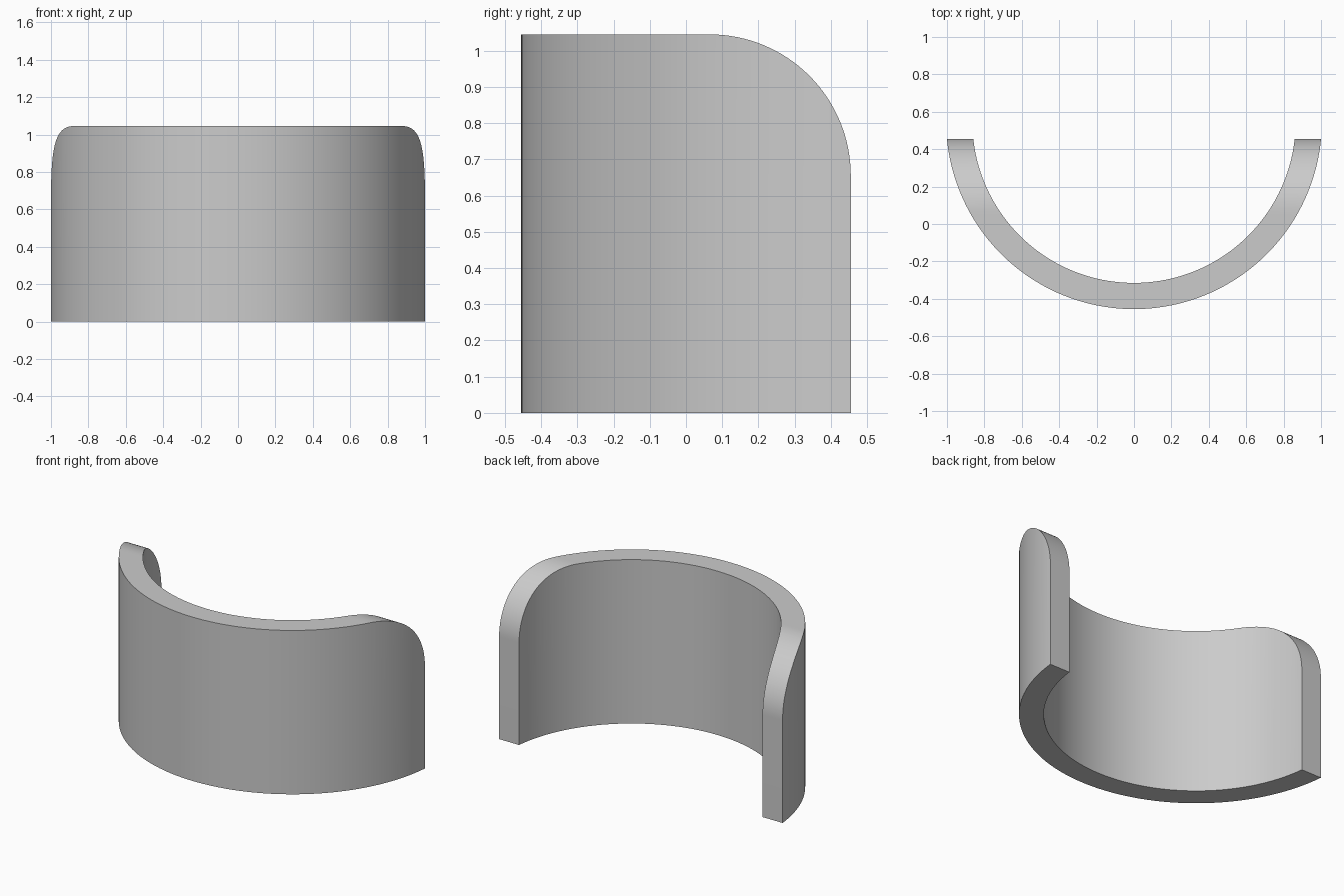
import bpy
import bmesh
from math import cos, sin, pi, radians
from mathutils import Vector

if "Cube" in bpy.data.objects:
    bpy.data.objects.remove(bpy.data.objects["Cube"])

OUTER, INNER = 1.0045, 0.8645   # wall radii
CENTRE_Y = 0.5495               # axis of the curved wall
BACK_Y, HEIGHT = 0.455, 1.045
CORNER = 0.39                   # rounding of the upper back corners


def arc(cx, cy, r, start, end, steps):
    """Points along a circular arc."""
    angles = [start + (end - start) * i / steps for i in range(steps + 1)]
    return [(cx + r * cos(a), cy + r * sin(a)) for a in angles]


def prism(name, points, extrude):
    """Extrude a closed outline of 3D points into a solid object."""
    bm = bmesh.new()
    face = bm.faces.new([bm.verts.new(p) for p in points])
    result = bmesh.ops.extrude_face_region(bm, geom=[face], use_keep_orig=True)
    moved = [g for g in result["geom"] if isinstance(g, bmesh.types.BMVert)]
    bmesh.ops.translate(bm, verts=moved, vec=Vector(extrude))
    bmesh.ops.recalc_face_normals(bm, faces=bm.faces)
    mesh = bpy.data.meshes.new(name)
    bm.to_mesh(mesh)
    bm.free()
    obj = bpy.data.objects.new(name, mesh)
    bpy.context.collection.objects.link(obj)
    return obj


# Curved wall: half ring extruded upwards
ring = arc(0, CENTRE_Y, OUTER, pi, 2 * pi, 96) + arc(0, CENTRE_Y, INNER, 2 * pi, pi, 96)
wall = prism("curved_wall", [(x, y, 0) for x, y in ring], (0, 0, HEIGHT + 0.1))

# Side outline with the rounded upper back corner, swept across the width
side = [(-1, -0.2), (BACK_Y, -0.2)]
side += arc(BACK_Y - CORNER, HEIGHT - CORNER, CORNER, 0, pi / 2, 32)
side += [(-1, HEIGHT)]
cutter = prism("side_outline_cutter", [(-1.5, y, z) for y, z in side], (3, 0, 0))
cutter.hide_render = True

# Trim the wall to the side outline
trim = wall.modifiers.new("trim", "BOOLEAN")
trim.operation = "INTERSECT"
trim.solver = "EXACT"
trim.object = cutter
bpy.ops.object.select_all(action="DESELECT")
wall.select_set(True)
bpy.context.view_layer.objects.active = wall
bpy.ops.object.modifier_apply(modifier=trim.name)
bpy.data.objects.remove(cutter)

# Plain grey material
grey = bpy.data.materials.new("plain_grey")
grey.use_nodes = True
colour = (0.6, 0.6, 0.6, 1)
grey.diffuse_color = colour
grey.node_tree.nodes["Principled BSDF"].inputs["Base Color"].default_value = colour
wall.data.materials.clear()
wall.data.materials.append(grey)

bpy.ops.object.shade_smooth_by_angle(angle=radians(30))
